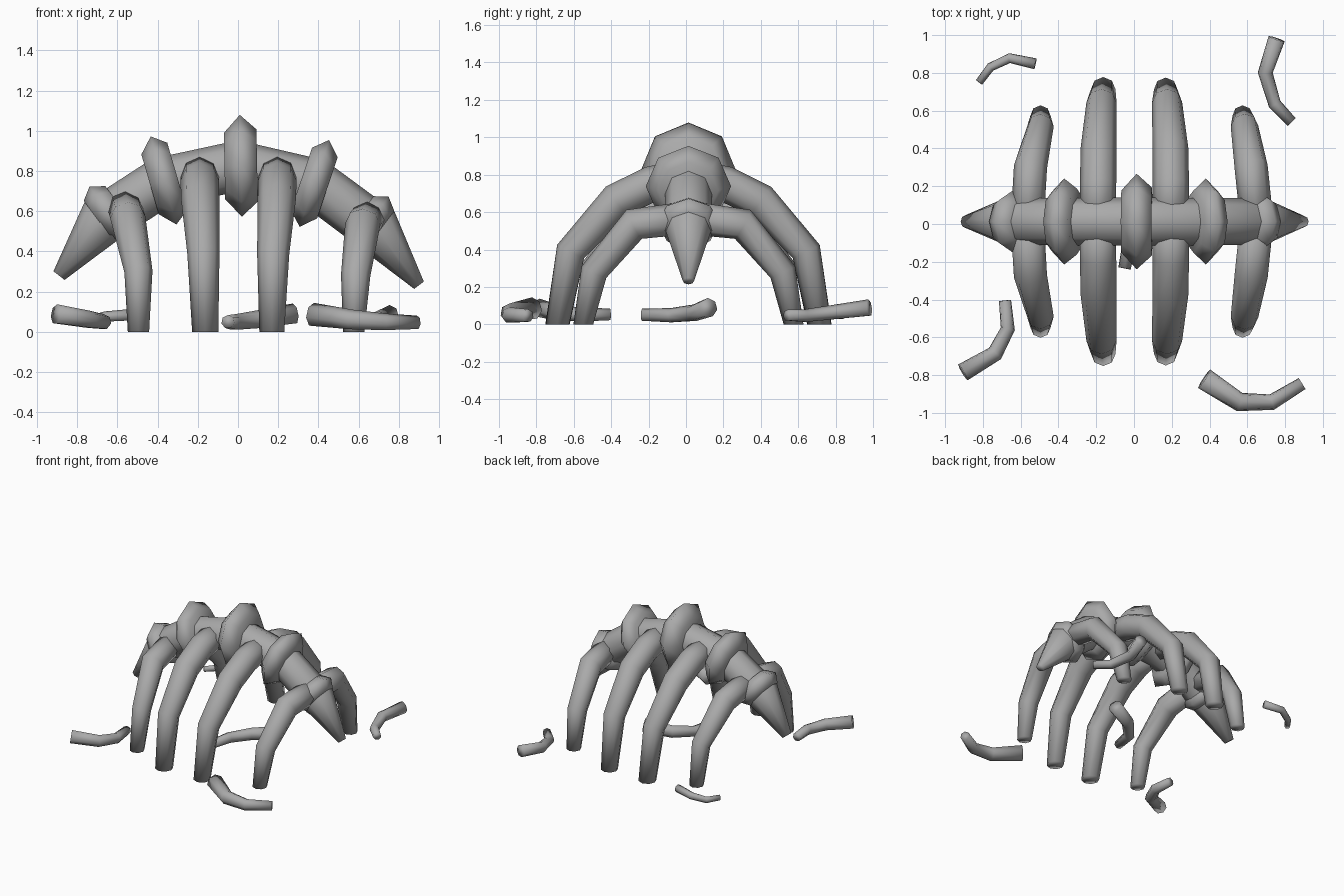
import bpy, math
from mathutils import Vector

YC = 0.013  # lengthwise mirror plane of the skeleton

# Dark grey bone
bone = bpy.data.materials.new("bone_grey")
bone.diffuse_color = (0.4, 0.4, 0.4, 1)


def tube(name, pts, radii, ref, sides=8, ground_end=False):
    """Sweep a polygon along a path; ref fixes the ring orientation."""
    pts = [Vector(p) for p in pts]
    ref = Vector(ref)
    n = len(pts)
    verts, faces = [], []
    for i, p in enumerate(pts):
        a = (p - pts[i - 1]).normalized() if i else Vector()
        b = (pts[i + 1] - p).normalized() if i < n - 1 else Vector()
        t = (a + b).normalized()
        if ground_end and i == n - 1:
            t = Vector((0, 0, -1))
        u = (ref - t * ref.dot(t)).normalized()
        v = t.cross(u)
        for k in range(sides):
            ang = 2 * math.pi * k / sides
            verts.append(p + radii[i] * (u * math.cos(ang) + v * math.sin(ang)))
    for i in range(n - 1):
        for k in range(sides):
            k2 = (k + 1) % sides
            faces.append((i * sides + k, i * sides + k2,
                          (i + 1) * sides + k2, (i + 1) * sides + k))
    faces.append(tuple(reversed(range(sides))))
    faces.append(tuple(range((n - 1) * sides, n * sides)))
    me = bpy.data.meshes.new(name)
    me.from_pydata(verts, [], faces)
    me.materials.append(bone)
    me.shade_smooth()
    ob = bpy.data.objects.new(name, me)
    bpy.context.collection.objects.link(ob)
    return ob


# Arched spine with tapered ends
spine = [(-0.89, 0.28, 0.035), (-0.68, 0.55, 0.125), (-0.38, 0.745, 0.125),
         (0.0, 0.825, 0.128), (0.38, 0.74, 0.125), (0.69, 0.51, 0.125),
         (0.90, 0.232, 0.03)]
tube("spine", [(x, YC, z) for x, z, r in spine], [r for x, z, r in spine], (0, 1, 0))

# Vertebra discs: centre x, z, tangent x, z, half width, rim radius, face radii
discs = [(-0.64, 0.59, 0.8, 0.6, 0.065, 0.165, 0.125, 0.12),
         (-0.37, 0.753, 0.96, 0.28, 0.07, 0.228, 0.155, 0.175),
         (0.014, 0.826, 1.0, 0.02, 0.081, 0.253, 0.165, 0.18),
         (0.38, 0.738, 0.95, -0.32, 0.068, 0.228, 0.165, 0.16),
         (0.65, 0.54, 0.8, -0.6, 0.065, 0.165, 0.12, 0.125)]
for i, (x, z, tx, tz, w, r, ra, rb) in enumerate(discs):
    c, t = Vector((x, YC, z)), Vector((tx, 0, tz)).normalized()
    tube(f"vertebra_{i + 1}", [c - t * w, c, c + t * w], [ra, r, rb], (0, 1, 0))

# Rib pairs: (x, distance from mid plane, z, radius)
ribs = {
    "outer_left": [(-0.565, 0.0, 0.63, 0.088), (-0.548, 0.29, 0.57, 0.088),
                   (-0.495, 0.505, 0.30, 0.07), (-0.495, 0.562, 0.0, 0.053)],
    "inner_left": [(-0.19, 0.0, 0.79, 0.096), (-0.19, 0.20, 0.75, 0.096),
                   (-0.188, 0.385, 0.66, 0.095), (-0.172, 0.63, 0.39, 0.08),
                   (-0.163, 0.70, 0.0, 0.065)],
    "inner_right": [(0.195, 0.0, 0.79, 0.096), (0.195, 0.20, 0.75, 0.096),
                    (0.193, 0.385, 0.66, 0.095), (0.175, 0.63, 0.39, 0.08),
                    (0.168, 0.70, 0.0, 0.062)],
    "outer_right": [(0.65, 0.0, 0.57, 0.088), (0.62, 0.29, 0.535, 0.088),
                    (0.585, 0.505, 0.28, 0.073), (0.575, 0.562, 0.0, 0.053)],
}
for name, rib in ribs.items():
    for side, s in (("front", -1), ("back", 1)):
        tube(f"{name}_rib_{side}", [(x, YC + s * y, z) for x, y, z, r in rib],
             [r for x, y, z, r in rib], (1, 0, 0), ground_end=True)

# Loose broken rib fragments on the ground, thick end first
fragments = [
    ([(-0.522, 0.848, 0.085), (-0.66, 0.878, 0.075), (-0.76, 0.83, 0.05), (-0.82, 0.75, 0.055)], 0.03, 0.021),
    ([(0.755, 0.98, 0.088), (0.695, 0.80, 0.065), (0.745, 0.635, 0.045), (0.835, 0.54, 0.048)], 0.046, 0.03),
    ([(-0.905, -0.785, 0.088), (-0.735, -0.685, 0.06), (-0.668, -0.555, 0.05), (-0.683, -0.405, 0.052)], 0.05, 0.033),
    ([(0.372, -0.82, 0.085), (0.56, -0.943, 0.06), (0.73, -0.943, 0.048), (0.89, -0.845, 0.046)], 0.06, 0.035),
    ([(0.28, 0.12, 0.09), (0.09, 0.04, 0.06), (-0.02, -0.08, 0.047), (-0.05, -0.235, 0.05)], 0.052, 0.034),
]
for i, (pts, r0, r1) in enumerate(fragments):
    radii = [r0 + (r1 - r0) * k / 3 for k in range(4)]
    tube(f"rib_fragment_{i + 1}", pts, radii, (0, 0, 1), sides=7)
